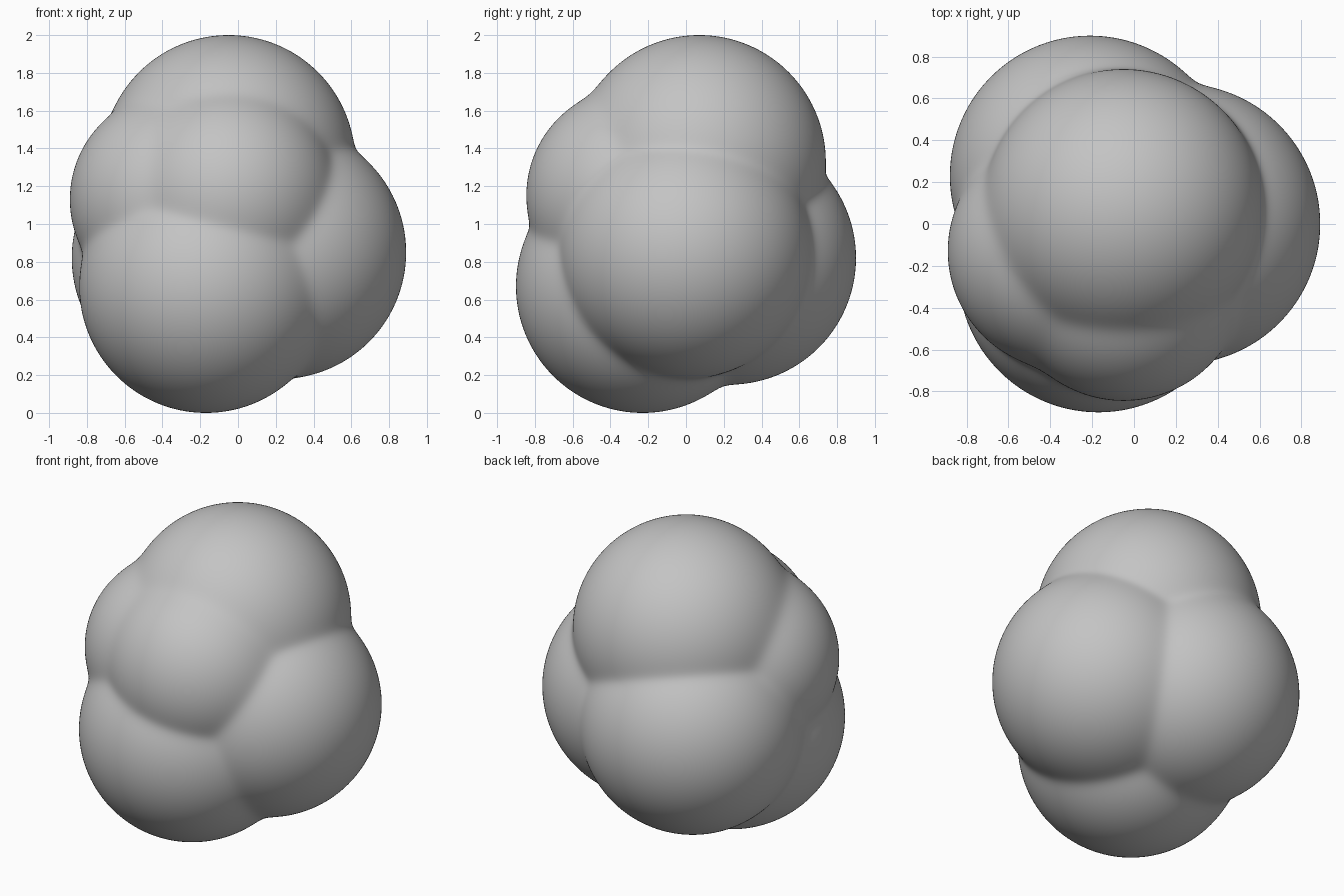
import bpy, bmesh, math
from mathutils import Vector

cube = bpy.data.objects.get("Cube")
if cube:
    bpy.data.objects.remove(cube, do_unlink=True)

# Lobes: centre and radius
LOBES = [
    (Vector((-0.05, 0.07, 1.33)), 0.67),     # top
    (Vector((0.22, 0.00, 0.85)), 0.67),      # left side
    (Vector((-0.17, -0.23, 0.67)), 0.67),    # bottom front
    (Vector((-0.21, 0.23, 0.82)), 0.67),     # back
    (Vector((-0.32, -0.13, 1.13)), 0.57),    # right side
    (Vector((-0.05, -0.265, 1.15)), 0.58),   # upper front
]
CORE = Vector((-0.08, 0.0, 1.0))             # lies inside every lobe
SOFTNESS = 0.018                             # rounding of the creases


def exit_distance(direction, centre, radius):
    """Distance from the core to a lobe's surface along a direction."""
    offset = centre - CORE
    along = direction.dot(offset)
    return along + math.sqrt(along * along + radius * radius - offset.length_squared)


def blended_distance(direction):
    """Soft maximum of the distances to all lobes."""
    dists = [exit_distance(direction, c, r) for c, r in LOBES]
    top = max(dists)
    return top + SOFTNESS * math.log(sum(math.exp((d - top) / SOFTNESS) for d in dists))


# Clustered blob: a fine ball pushed out to the lobes
bm = bmesh.new()
bmesh.ops.create_icosphere(bm, subdivisions=7, radius=1.0)
for v in bm.verts:
    d = v.co.normalized()
    v.co = CORE + d * blended_distance(d)
for f in bm.faces:
    f.smooth = True
mesh = bpy.data.meshes.new("lobed_blob")
bm.to_mesh(mesh)
bm.free()
blob = bpy.data.objects.new("lobed_blob", mesh)
bpy.context.collection.objects.link(blob)

# Plain grey
grey = bpy.data.materials.new("plain_grey")
grey.use_nodes = True
colour = (0.55, 0.55, 0.55, 1.0)
grey.diffuse_color = colour
bsdf = grey.node_tree.nodes["Principled BSDF"]
bsdf.inputs["Base Color"].default_value = colour
bsdf.inputs["Roughness"].default_value = 0.6
mesh.materials.append(grey)
